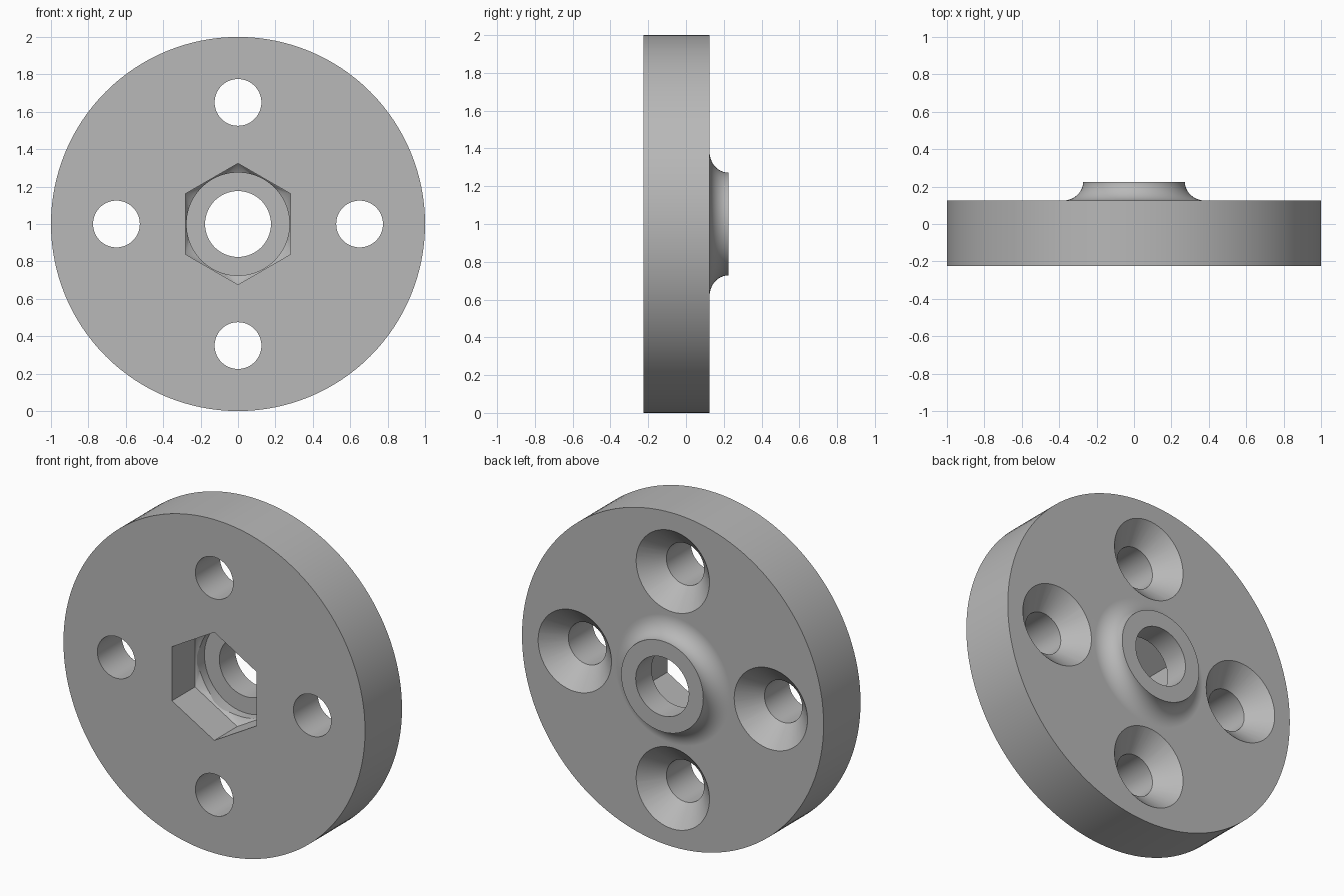
import bpy
import bmesh
from math import cos, sin, pi, radians

cube = bpy.data.objects.get("Cube")
if cube:
    bpy.data.objects.remove(cube, do_unlink=True)

FRONT, BACK, BOSS_TOP = -0.225, 0.125, 0.225
SEGMENTS = 128

steel = bpy.data.materials.new("plain grey")
steel.use_nodes = True
grey = (0.48, 0.48, 0.48, 1)
steel.diffuse_color = grey
steel.node_tree.nodes["Principled BSDF"].inputs["Base Color"].default_value = grey


def ring(bm, radius, y, sides):
    """Circle of vertices around the y axis, first one at the top."""
    return [bm.verts.new((radius * sin(2 * pi * i / sides), y,
                          radius * cos(2 * pi * i / sides))) for i in range(sides)]


def finish(bm, name, x=0.0, z=1.0):
    bmesh.ops.recalc_face_normals(bm, faces=bm.faces)
    mesh = bpy.data.meshes.new(name)
    bm.to_mesh(mesh)
    bm.free()
    mesh.materials.append(steel)
    obj = bpy.data.objects.new(name, mesh)
    obj.location = (x, 0, z)
    bpy.context.collection.objects.link(obj)
    return obj


def turned(name, profile, x=0.0, z=1.0, sides=SEGMENTS):
    """Solid turned around the y axis from (radius, y) points."""
    bm = bmesh.new()
    rings = [ring(bm, r, y, sides) for r, y in profile]
    for a, b in zip(rings, rings[1:]):
        for i in range(sides):
            j = (i + 1) % sides
            bm.faces.new((a[i], a[j], b[j], b[i]))
    bm.faces.new(rings[0])
    bm.faces.new(rings[-1])
    return finish(bm, name, x, z)


# Disc with a raised boss that flares into the back face
profile = [(1, FRONT), (1, BACK)]
steps = 14
flare = 0.11
for k in range(steps + 1):
    t = pi / 2 * k / steps
    profile.append((0.272 + flare * (1 - sin(t)),
                    BOSS_TOP - (BOSS_TOP - BACK) * cos(t)))
disc = turned("flanged_disc", profile)

# Hexagonal nut pocket with a tapered end
bm = bmesh.new()
hex_radius = 0.324
ring(bm, hex_radius, FRONT - 0.1, 6)
ring(bm, hex_radius, -0.007, 6)
ring(bm, 0.255, 0.035, SEGMENTS)
bmesh.ops.convex_hull(bm, input=bm.verts)
cutters = [finish(bm, "nut_pocket")]

# Round recess behind the pocket, and the centre bore
cutters.append(turned("round_recess", [(0.275, -0.1), (0.275, 0.075)]))
cutters.append(turned("centre_bore", [(0.176, -0.05), (0.176, 0.4)]))

# Four countersunk screw holes
hole, sink, over = 0.125, 0.243, 0.05
for k in range(4):
    a = pi / 2 * k
    cutters.append(turned("screw_hole",
                          [(hole, FRONT - over), (hole, BACK - (sink - hole)),
                           (sink + over, BACK + over)],
                          0.65 * cos(a), 1 + 0.65 * sin(a), 64))

bpy.ops.object.select_all(action="DESELECT")
disc.select_set(True)
bpy.context.view_layer.objects.active = disc
for cutter in cutters:
    mod = disc.modifiers.new(cutter.name, "BOOLEAN")
    mod.operation = "DIFFERENCE"
    mod.solver = "EXACT"
    mod.object = cutter
    bpy.ops.object.modifier_apply(modifier=mod.name)
    bpy.data.objects.remove(cutter, do_unlink=True)

# Smooth walls, crisp edges and flat end faces
bpy.ops.object.shade_smooth_by_angle(angle=radians(25))
weighted = disc.modifiers.new("flat_faces", "WEIGHTED_NORMAL")
weighted.keep_sharp = True
